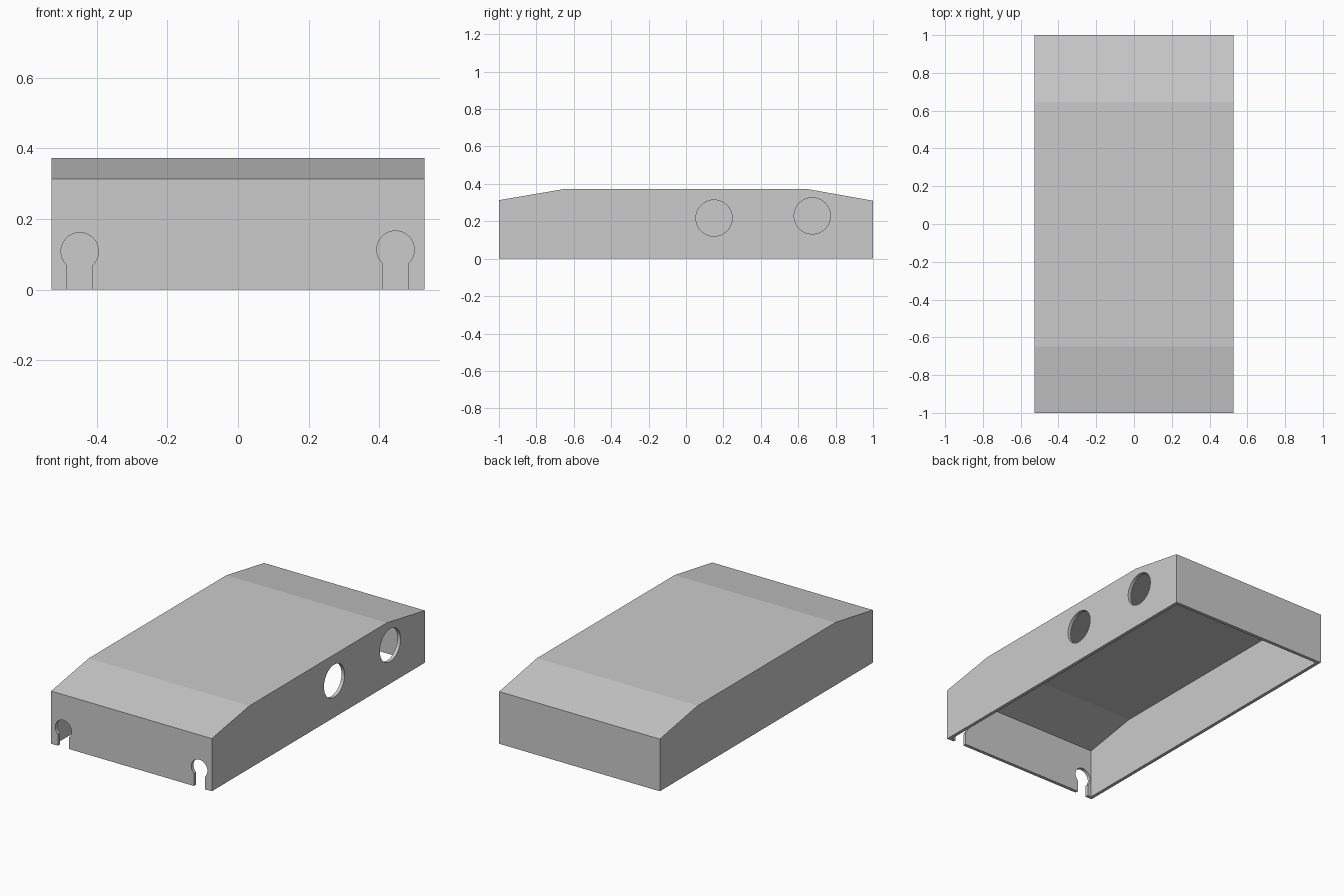
import bpy, bmesh, math
from mathutils import Vector

cube = bpy.data.objects.get("Cube")
if cube:
    bpy.data.objects.remove(cube, do_unlink=True)

HALF_W, WALL = 0.528, 0.02

# Single grey finish
grey = bpy.data.materials.new("grey")
grey.use_nodes = True
colour = (0.6, 0.6, 0.6, 1.0)
grey.diffuse_color = colour
grey.node_tree.nodes["Principled BSDF"].inputs["Base Color"].default_value = colour


def prism(name, points, axis, start, end):
    """Extrude a (horizontal, z) outline along x or y."""
    bm = bmesh.new()

    def place(u, z, d):
        return Vector((d, u, z)) if axis == "x" else Vector((u, d, z))

    face = bm.faces.new([bm.verts.new(place(u, z, start)) for u, z in points])
    ext = bmesh.ops.extrude_face_region(bm, geom=[face])
    verts = [g for g in ext["geom"] if isinstance(g, bmesh.types.BMVert)]
    bmesh.ops.translate(bm, verts=verts, vec=place(0, 0, end - start))
    bmesh.ops.recalc_face_normals(bm, faces=bm.faces)
    mesh = bpy.data.meshes.new(name)
    bm.to_mesh(mesh)
    bm.free()
    mesh.materials.append(grey)
    obj = bpy.data.objects.new(name, mesh)
    bpy.context.collection.objects.link(obj)
    return obj


def arc(cu, cz, r, a0, a1, n):
    return [(cu + r * math.cos(a0 + (a1 - a0) * i / n),
             cz + r * math.sin(a0 + (a1 - a0) * i / n)) for i in range(n + 1)]


def circle(cu, cz, r):
    return arc(cu, cz, r, 0, math.tau, 64)[:-1]


def keyhole(cu, cz, r, half):
    """Round hole with a straight slot running out of the bottom edge."""
    a = -math.acos(half / r)
    return (arc(cu, cz, r, a, math.pi - a, 56)
            + [(cu - half, -0.1), (cu + half, -0.1)])


# Outer body: side profile with sloped ends
cover = prism("cover", [(-1, 0), (1, 0), (1, 0.31), (0.645, 0.373),
                        (-0.648, 0.373), (-1, 0.313)], "x", -HALF_W, HALF_W)

# Hollow interior, open at the bottom
e = 1 - WALL
cutters = [prism("interior_cutter",
                 [(-e, -0.1), (e, -0.1), (e, 0.293), (0.645, 0.353),
                  (-0.648, 0.353), (-e, 0.296)],
                 "x", -HALF_W + WALL, HALF_W - WALL)]

# Round holes through one side wall
for y, z in ((0.15, 0.217), (0.675, 0.229)):
    cutters.append(prism("side_hole_cutter", circle(y, z, 0.097), "x", 0.45, 0.6))

# Keyhole cable slots through the front wall
for x, z in ((-0.448, 0.108), (0.446, 0.113)):
    cutters.append(prism("front_slot_cutter", keyhole(x, z, 0.053, 0.036),
                         "y", -1.1, -0.93))

# Cut the openings, then remove the cutters
bpy.ops.object.select_all(action="DESELECT")
cover.select_set(True)
bpy.context.view_layer.objects.active = cover
for cutter in cutters:
    cutter.hide_render = True
    mod = cover.modifiers.new(cutter.name, "BOOLEAN")
    mod.operation = "DIFFERENCE"
    mod.solver = "EXACT"
    mod.object = cutter
    bpy.ops.object.modifier_apply(modifier=mod.name)
    bpy.data.objects.remove(cutter, do_unlink=True)

# Smooth round hole rims while keeping the roof creases sharp
bpy.ops.object.shade_smooth_by_angle(angle=math.radians(7))
